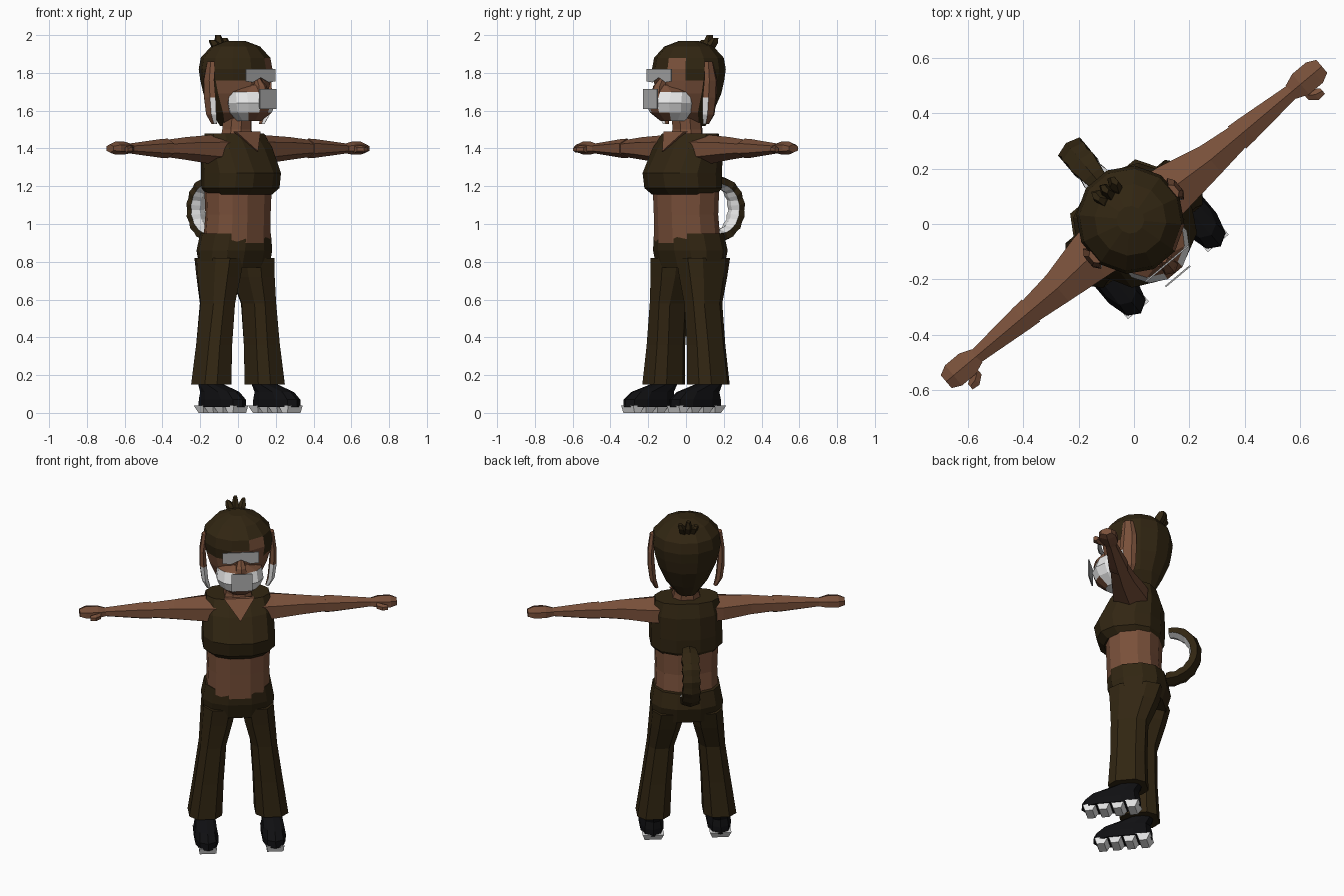
import bpy, bmesh, math
from mathutils import Vector, Matrix

TURN = Matrix.Rotation(math.radians(40), 4, 'Z')   # the figure stands turned


def material(name, r, g, b):
    m = bpy.data.materials.new(name)
    m.diffuse_color = (r, g, b, 1)
    return m


BROWN = material("dark brown", .031, .019, .006)
SKIN = material("tan skin", .19, .08, .042)
WHITE = material("white", .82, .82, .82)
GREY = material("grey", .42, .42, .42)
BLACK = material("black", .005, .005, .006)


def mesh(name, rings, mats, rule=None):
    """Join rings of points into a closed skin; rule(centre, normal) picks the material."""
    bm = bmesh.new()
    vs = [[bm.verts.new(p) for p in r] for r in rings]
    n = len(rings[0])
    for a, b in zip(vs, vs[1:]):
        for i in range(n):
            j = (i + 1) % n
            bm.faces.new((a[i], a[j], b[j], b[i]))
    bm.faces.new(vs[0])
    bm.faces.new(vs[-1])
    bmesh.ops.recalc_face_normals(bm, faces=bm.faces)
    bm.normal_update()
    if rule:
        for f in bm.faces:
            f.material_index = rule(f.calc_center_median(), f.normal)
    me = bpy.data.meshes.new(name)
    bm.transform(TURN)
    bm.to_mesh(me)
    bm.free()
    for m in mats:
        me.materials.append(m)
    ob = bpy.data.objects.new(name, me)
    bpy.context.collection.objects.link(ob)
    return ob


def outline(n, p):
    pts = []
    for i in range(n):
        t = (i + .5) * 2 * math.pi / n
        c, s = math.cos(t), math.sin(t)
        pts.append((math.copysign(abs(c) ** (2 / p), c), math.copysign(abs(s) ** (2 / p), s)))
    return pts


def loft(name, rings, mats, rule=None, n=12, p=2.4):
    """Upright loft; each ring is side, forward, height, half width, half depth."""
    return mesh(name, [[Vector((u + c * ru, -f + s * rf, z)) for c, s in outline(n, p)]
                       for u, f, z, ru, rf in rings], mats, rule)


def limb(name, side, rings, mats, n=6):
    """Sideways loft; each ring is side, forward, height, half depth, half height."""
    return mesh(name, [[Vector((side * u, -f + c * rf, z + s * rz)) for c, s in outline(n, 2)]
                       for u, f, z, rf, rz in rings], mats)


# Torso
loft("waist", [(0, -.01, .90, .18, .155), (0, 0, 1.05, .175, .15), (0, 0, 1.18, .18, .155)], [SKIN])
loft("top", [(0, .01, 1.155, .17, .155), (0, .02, 1.19, .205, .185), (0, .025, 1.27, .205, .195),
             (0, -.01, 1.40, .20, .155), (0, -.03, 1.48, .18, .11)], [BROWN])
loft("neck", [(0, 0, 1.42, .10, .09), (0, -.01, 1.50, .075, .08), (0, 0, 1.62, .07, .08)], [SKIN], n=8)
mesh("neckline", [[Vector((-.085, -.06, 1.49)), Vector((.085, -.06, 1.49)), Vector((0, -.155, 1.385))],
                  [Vector((-.085, -.085, 1.49)), Vector((.085, -.085, 1.49)), Vector((0, -.165, 1.385))]], [SKIN])

# Trousers
loft("hips", [(0, -.02, .95, .188, .165), (0, -.03, .86, .205, .172), (0, -.03, .77, .20, .145)], [BROWN])
for s in (-1, 1):
    loft("trouser_leg", [(s * .105, -.03, .82, .095, .155), (s * .118, -.02, .72, .09, .135),
                         (s * .142, 0, .58, .076, .105), (s * .165, 0, .36, .085, .103),
                         (s * .185, 0, .15, .097, .112)], [BROWN], n=8, p=2.8)
    # Shoes with a toothed sole
    loft("shoe", [(s * .188, .095, .03, .066, .168), (s * .188, .095, .07, .068, .165),
                  (s * .188, .075, .11, .06, .135), (s * .185, 0, .15, .055, .075),
                  (s * .185, 0, .20, .05, .06)], [BLACK], n=10, p=2.6)
    for i in range(4):
        loft("sole_tooth", [(s * .188, -.025 + i * .08, 0, .065, .03),
                            (s * .188, -.03 + i * .08, .038, .085 if i < 3 else .07, .055)],
             [WHITE], n=4, p=2)
    # Arms and hands
    limb("upper_arm", s, [(.13, -.01, 1.395, .115, .08), (.20, -.01, 1.395, .105, .075),
                          (.36, 0, 1.40, .072, .06), (.50, 0, 1.40, .052, .045)], [SKIN])
    limb("forearm", s, [(.485, 0, 1.40, .06, .052), (.53, 0, 1.40, .056, .05),
                        (.76, 0, 1.40, .03, .025)], [SKIN])
    limb("hand", s, [(.74, 0, 1.40, .035, .025), (.785, 0, 1.402, .055, .034),
                     (.85, 0, 1.402, .055, .034), (.885, 0, 1.40, .035, .022)], [SKIN])
    limb("thumb", s, [(.77, .04, 1.395, .025, .018), (.80, .062, 1.395, .028, .02),
                      (.83, .07, 1.395, .015, .015)], [SKIN])


# Head: hair with the face cut in by direction
def face_rule(c, n):
    f = -c.y
    if c.z < 1.62:
        return 1 if f > -.03 else 0
    if c.z < 1.77:
        return 1 if f > .05 else 0
    if c.z < 1.9 and f > .09 and (c.x > -.03 if c.z < 1.82 else c.x > .03):
        return 1
    return 0


loft("head", [(0, -.06, 1.52, .055, .06), (0, -.02, 1.59, .12, .135), (0, -.02, 1.69, .165, .178),
              (0, -.02, 1.76, .185, .19), (0, -.02, 1.82, .195, .197), (0, -.02, 1.88, .185, .185),
              (0, -.02, 1.94, .13, .13), (0, -.02, 1.97, .05, .05)], [BROWN, SKIN], face_rule, p=2)

# Muzzle: pale cheeks with a tan middle
loft("muzzle", [(0, .09, 1.545, .06, .07), (0, .10, 1.59, .115, .115), (0, .11, 1.64, .135, .125),
                (0, .10, 1.70, .125, .11), (0, .11, 1.735, .05, .08)], [WHITE, SKIN],
     lambda c, n: int(c.z > 1.71 or (abs(c.x) < .05 and -c.y > .12)), p=2)
loft("nose", [(0, .19, 1.69, .035, .04), (0, .185, 1.73, .03, .035), (0, .16, 1.77, .015, .02)],
     [SKIN], n=6)


# Flat plates for mouth and eyes
def plate(name, pts, f):
    mesh(name, [[Vector((x, -f - d, z)) for x, z in pts] for d in (0, .006)], [GREY])


plate("mouth_plate", [(-.058, 1.61), (.058, 1.61), (.058, 1.715), (-.058, 1.715)], .243)
plate("eye_plate", [(-.102, 1.755), (-.055, 1.75), (0, 1.775), (.055, 1.75), (.102, 1.755),
                    (.102, 1.82), (-.102, 1.82)], .183)

# Ears hanging beside the face, pale at the lower front
for s in (-1, 1):
    loft("ear", [(s * .165, .0, 1.53, .012, .02), (s * .185, .0, 1.58, .02, .042),
                 (s * .195, .0, 1.67, .022, .048), (s * .198, -.005, 1.76, .018, .045),
                 (s * .185, 0, 1.86, .018, .028)], [SKIN, WHITE],
         lambda c, n: int(c.z < 1.67 and -n.y > .2), n=6, p=2)

# Tuft of hair
for u, top in ((-.035, 1.975), (.0, 2.0), (.038, 1.985)):
    loft("hair_tuft", [(u * .5, -.12, 1.89, .025, .03), (u, -.155, 1.96, .022, .034),
                       (u * 1.2, -.165, top, .012, .02)], [BROWN], n=5, p=2)

# Curled tail with a pale inner side
MID = Vector((0, .20, 1.08))
tail = []
for i in range(17):
    a = math.radians(-95 + 185 * i / 16)
    out = Vector((0, math.cos(a), math.sin(a)))
    k = (1 if i % 2 else .87) * (1 if i < 15 else .8)
    tail.append([MID + out * (.148 + s * .036 * k) + Vector((c * .058 * k, 0, 0))
                 for c, s in outline(6, 2.3)])
tail_rule = lambda c, n: int(n.dot((MID - c).normalized()) > .35)
mesh("tail", tail, [BROWN, WHITE], tail_rule)
